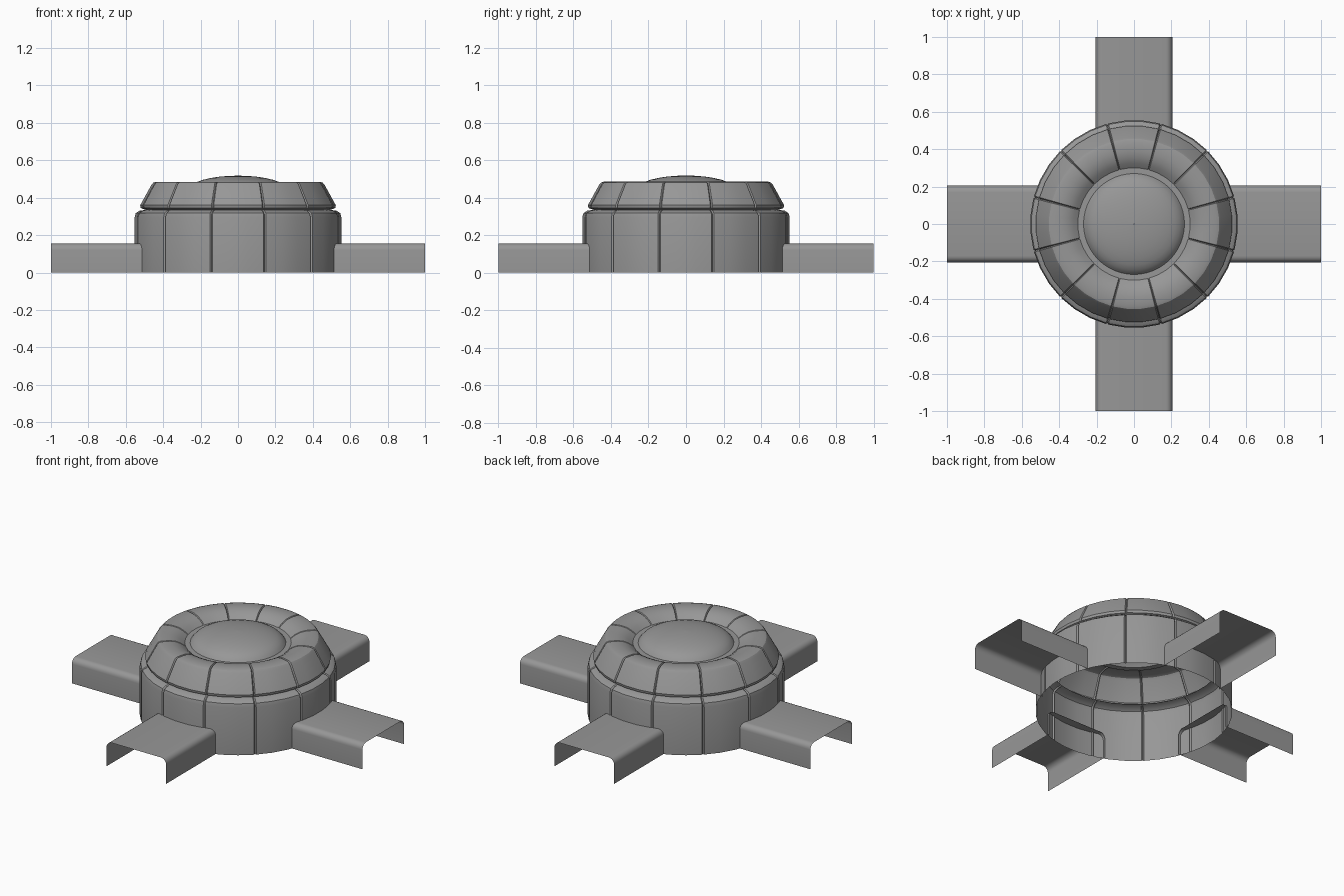
import bpy, bmesh
from math import radians, cos, sin, pi

if "Cube" in bpy.data.objects:
    bpy.data.objects.remove(bpy.data.objects["Cube"])

# Dark grey for every part
grey = bpy.data.materials.new("dark_grey")
grey.diffuse_color = (0.31, 0.31, 0.31, 1)
grey.use_nodes = True
grey.node_tree.nodes["Principled BSDF"].inputs["Base Color"].default_value = grey.diffuse_color


def make_object(name, bm, angle=28):
    bmesh.ops.recalc_face_normals(bm, faces=bm.faces)
    me = bpy.data.meshes.new(name)
    bm.to_mesh(me)
    bm.free()
    me.materials.append(grey)
    ob = bpy.data.objects.new(name, me)
    bpy.context.collection.objects.link(ob)
    bpy.ops.object.select_all(action='DESELECT')
    ob.select_set(True)
    bpy.context.view_layer.objects.active = ob
    bpy.ops.object.shade_smooth_by_angle(angle=radians(angle))
    return ob


def revolve(name, profile, columns, angle=28):
    """Sweep (r, z) points round z; each column is (degrees, inset)."""
    bm = bmesh.new()
    rings = []
    for deg, inset in columns:
        c, s = cos(radians(deg)), sin(radians(deg))
        rings.append([bm.verts.new(((r - inset * nr) * c, (r - inset * nr) * s, z - inset * nz))
                      for r, z, nr, nz in profile])
    for i, a in enumerate(rings):
        b = rings[(i + 1) % len(rings)]
        for j in range(len(profile) - 1):
            bm.faces.new((a[j], b[j], b[j + 1], a[j + 1]))
    return make_object(name, bm, angle)


# Twelve panels per ring, with a narrow V groove at every joint
panel_columns = []
for k in range(12):
    start = 15 + 30 * k
    panel_columns += [(start, 0.008), (start + 0.7, 0),
                      (start + 10, 0), (start + 20, 0), (start + 29.3, 0)]

# Lower wall: r, z and the direction in which the groove is cut
revolve("lower_wall_ring", [
    (0.555, 0.0, 1, 0), (0.555, 0.295, 1, 0), (0.549, 0.317, 0.8, 0.5),
    (0.53, 0.33, 0.5, 0.8), (0.495, 0.335, 0, 0)], panel_columns)

# Upper sloping ring, rolled over into the centre recess
revolve("upper_panel_ring", [
    (0.495, 0.335, 0, 0), (0.522, 0.345, 0.8, 0), (0.525, 0.36, 1, 0),
    (0.465, 0.468, 0.9, 0.4), (0.455, 0.48, 0.6, 0.8), (0.44, 0.485, 0, 1),
    (0.39, 0.485, 0, 1), (0.355, 0.478, 0, 1), (0.325, 0.463, 0, 1),
    (0.298, 0.442, 0, 0.5)], panel_columns)

# Recess floor blending into the shallow centre dome
round_columns = [(i * 7.5, 0) for i in range(48)]
dome = [(0.305, 0.444, 0, 0), (0.27, 0.444, 0, 0)]
for i in range(1, 9):
    t = i / 8 * pi / 2
    dome.append((max(0.265 * cos(t), 0.002), 0.442 + 0.076 * sin(t), 0, 0))
revolve("centre_dome", dome, round_columns, 50)

# Four thin channel arms, open below and at the ends
half = [(0.205, 0.0)]
for i in range(6):
    t = i / 5 * pi / 2
    half.append((0.17 + 0.035 * cos(t), 0.12 + 0.035 * sin(t)))
section = half + [(-y, z) for y, z in reversed(half)]
for n, name in enumerate(("right_arm", "back_arm", "left_arm", "front_arm")):
    bm = bmesh.new()
    rows = [[bm.verts.new((x, y, z)) for y, z in section] for x in (0.5, 1.0)]
    for j in range(len(section) - 1):
        bm.faces.new((rows[0][j], rows[1][j], rows[1][j + 1], rows[0][j + 1]))
    make_object(name, bm).rotation_euler.z = n * pi / 2
